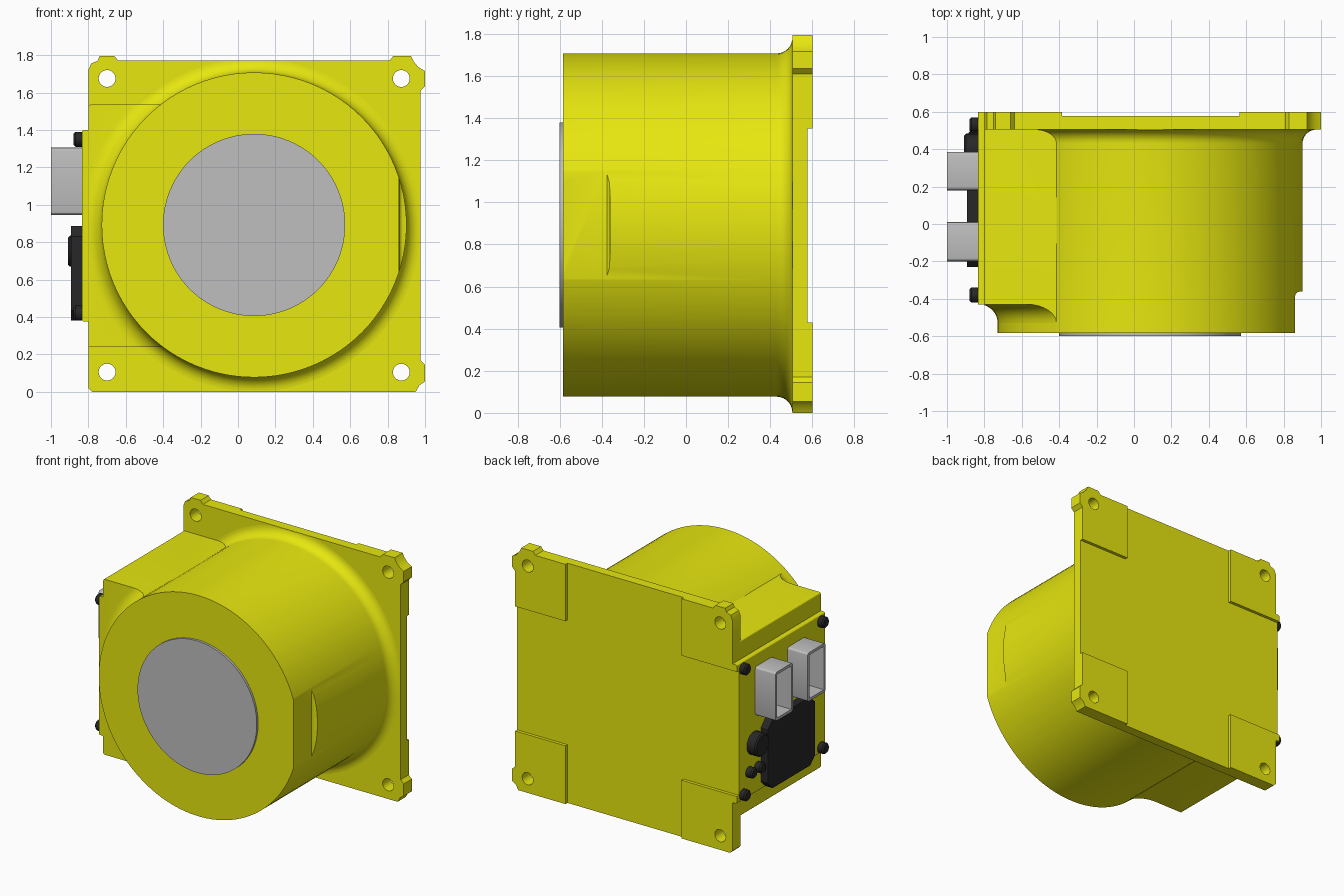
import bpy, bmesh, math
from mathutils import Vector

if "Cube" in bpy.data.objects:
    bpy.data.objects.remove(bpy.data.objects["Cube"])


def material(name, r, g, b):
    m = bpy.data.materials.new(name)
    m.use_nodes = True
    m.diffuse_color = (r, g, b, 1)
    m.node_tree.nodes["Principled BSDF"].inputs["Base Color"].default_value = (r, g, b, 1)
    return m


YELLOW = material("yellow paint", 0.8, 0.8, 0.005)
GREY = material("light grey", 0.52, 0.52, 0.52)
BLACK = material("black plastic", 0.02, 0.02, 0.02)


def finish(bm, name, mat):
    """Turn a bmesh into a linked object."""
    bmesh.ops.recalc_face_normals(bm, faces=bm.faces[:])
    mesh = bpy.data.meshes.new(name)
    bm.to_mesh(mesh)
    bm.free()
    mesh.materials.append(mat)
    ob = bpy.data.objects.new(name, mesh)
    bpy.context.collection.objects.link(ob)
    return ob


def box(name, lo, hi, mat=YELLOW, bevel=0, axis=None, segments=3):
    """Box between two corners; bevels all edges or only those along one axis."""
    lo, hi = Vector(lo), Vector(hi)
    bm = bmesh.new()
    bmesh.ops.create_cube(bm, size=1)
    for v in bm.verts:
        v.co = (lo + hi) / 2 + v.co * (hi - lo)
    if bevel:
        edges = [e for e in bm.edges if axis is None or
                 abs((e.verts[0].co - e.verts[1].co)[axis]) > 1e-5]
        bmesh.ops.bevel(bm, geom=edges, offset=bevel, segments=segments,
                        profile=0.5, affect='EDGES')
    return finish(bm, name, mat)


def turned(name, profile, centre, axis="y", mat=YELLOW, steps=96):
    """Lathe a (radius, position) profile about the x or y axis."""
    c = Vector(centre)
    if axis == "y":
        pts, direction = [Vector((r, a, 0)) for r, a in profile], (0, 1, 0)
    else:
        pts, direction = [Vector((a, r, 0)) for r, a in profile], (1, 0, 0)
    bm = bmesh.new()
    verts = [bm.verts.new(p + c) for p in pts]
    edges = [bm.edges.new(pair) for pair in zip(verts, verts[1:])]
    bmesh.ops.spin(bm, geom=verts + edges, cent=c, axis=direction,
                   angle=math.tau, steps=steps)
    bmesh.ops.remove_doubles(bm, verts=bm.verts[:], dist=1e-5)
    return finish(bm, name, mat)


def arc(cx, cy, radius, n=8):
    """Concave quarter fillet, from the wall out to the face."""
    return [(cx - radius * math.cos(t), cy + radius * math.sin(t))
            for t in (i * math.pi / 2 / n for i in range(n + 1))]


def combine(ob, tool, operation="DIFFERENCE", keep=False):
    mod = ob.modifiers.new("combine", "BOOLEAN")
    mod.object, mod.operation, mod.solver = tool, operation, "EXACT"
    bpy.context.view_layer.objects.active = ob
    bpy.ops.object.modifier_apply(modifier=mod.name)
    if not keep:
        bpy.data.objects.remove(tool)


def stud(name, x0, x1, y, z, radius, chamfer=0.01):
    return turned(name, [(0, x0), (radius, x0), (radius, x1 + chamfer),
                         (radius - chamfer, x1), (0, x1)], (0, y, z), "x", BLACK, 24)


CX, CZ, R = 0.086, 0.892, 0.815
AXIS = (CX, 0, CZ)

# Round housing with a fillet where it meets the mounting flange
body = turned("round_housing", [(0, -0.583), (R, -0.583)] + arc(R + 0.075, 0.43, 0.075)
              + [(R + 0.075, 0.55), (0, 0.55)], AXIS)
combine(body, box("clip", (-0.795, -1, 0.007), (0.973, 1, 1.768)), "INTERSECT")
# Flat on one side of the housing
combine(body, box("flat_cutter", (0.86, -1, 0.4), (1.2, -0.36, 1.4), bevel=0.03))

# Side block, blended into the housing by a concave fillet
block = box("side_block", (-0.8, -0.54, 0.24), (0, 0.55, 1.535), bevel=0.012, axis=1)
flare = turned("flare", [(0, -0.54), (R - 0.01, -0.54)] + arc(R + 0.1, -0.53, 0.1)
               + [(2, -0.43), (2, 0.7), (0, 0.7)], AXIS)
combine(block, flare, "INTERSECT")

# Square mounting flange with small ears at the corners
outline = [(-0.78, 0), (0.95, 0), (0.97, 0.035), (1, 0.055), (1, 0.145), (0.975, 0.17),
           (0.975, 1.61), (1, 1.635), (1, 1.715), (0.965, 1.735), (0.94, 1.765),
           (0.925, 1.795), (0.83, 1.795), (0.81, 1.77), (-0.64, 1.77), (-0.66, 1.795),
           (-0.74, 1.795), (-0.75, 1.77), (-0.785, 1.755), (-0.8, 1.72), (-0.8, 0.02)]
bm = bmesh.new()
face = bm.faces.new([bm.verts.new((x, 0.505, z)) for x, z in outline])
extruded = bmesh.ops.extrude_face_region(bm, geom=[face])["geom"]
bmesh.ops.translate(bm, vec=(0, 0.095, 0),
                    verts=[g for g in extruded if isinstance(g, bmesh.types.BMVert)])
flange = finish(bm, "mounting_flange", YELLOW)
for x in (-0.7, 0.873):
    for z in (0.105, 1.675):
        combine(flange, turned("hole_cutter", [(0, 0.3), (0.045, 0.3), (0.045, 0.8), (0, 0.8)],
                               (x, 0, z), steps=32))

# Side cover plate
plate = box("side_plate", (-0.835, -0.43, 0.375), (-0.79, 0.6, 1.4), bevel=0.012, axis=1)

# Shallow cross-shaped recess on the back leaves four corner pads
upright = box("recess_upright", (-0.385, 0.577, -1), (0.565, 1, 3))
level = box("recess_level", (-2, 0.577, 0.43), (2, 1, 1.35))
combine(flange, upright)
combine(plate, level, keep=True)
combine(flange, level)

# Round front disc
turned("front_disc", [(0, -0.6), (0.487, -0.6), (0.487, -0.57), (0, -0.57)], AXIS, mat=GREY)

# Open connector shells
for label, y0, y1 in (("rear", 0.18, 0.385), ("front", -0.2, 0.01)):
    shell = box(label + "_connector", (-1, y0, 0.945), (-0.82, y1, 1.305), GREY, 0.02, 0)
    combine(shell, box("cavity", (-1.2, y0 + 0.02, 0.965), (-0.86, y1 - 0.02, 1.285), GREY))

# Black cover, knob, and screws on the side plate
box("black_cover", (-0.893, -0.23, 0.38), (-0.82, 0.32, 0.885), BLACK, 0.055, 0, 1)
stud("knob", -0.82, -0.908, 0.4, 0.752, 0.083)
for i, y in enumerate((0.46, 0.36)):
    stud(f"small_screw_{i + 1}", -0.82, -0.885, y, 0.56, 0.038)
for y in (-0.38, 0.53):
    for z in (0.42, 1.35):
        stud("plate_screw", -0.82, -0.88, y, z, 0.04)

# Smooth the curved walls while keeping edges sharp
for ob in bpy.context.scene.objects:
    ob.select_set(ob.type == "MESH")
bpy.context.view_layer.objects.active = body
bpy.ops.object.shade_smooth_by_angle(angle=math.radians(28))
